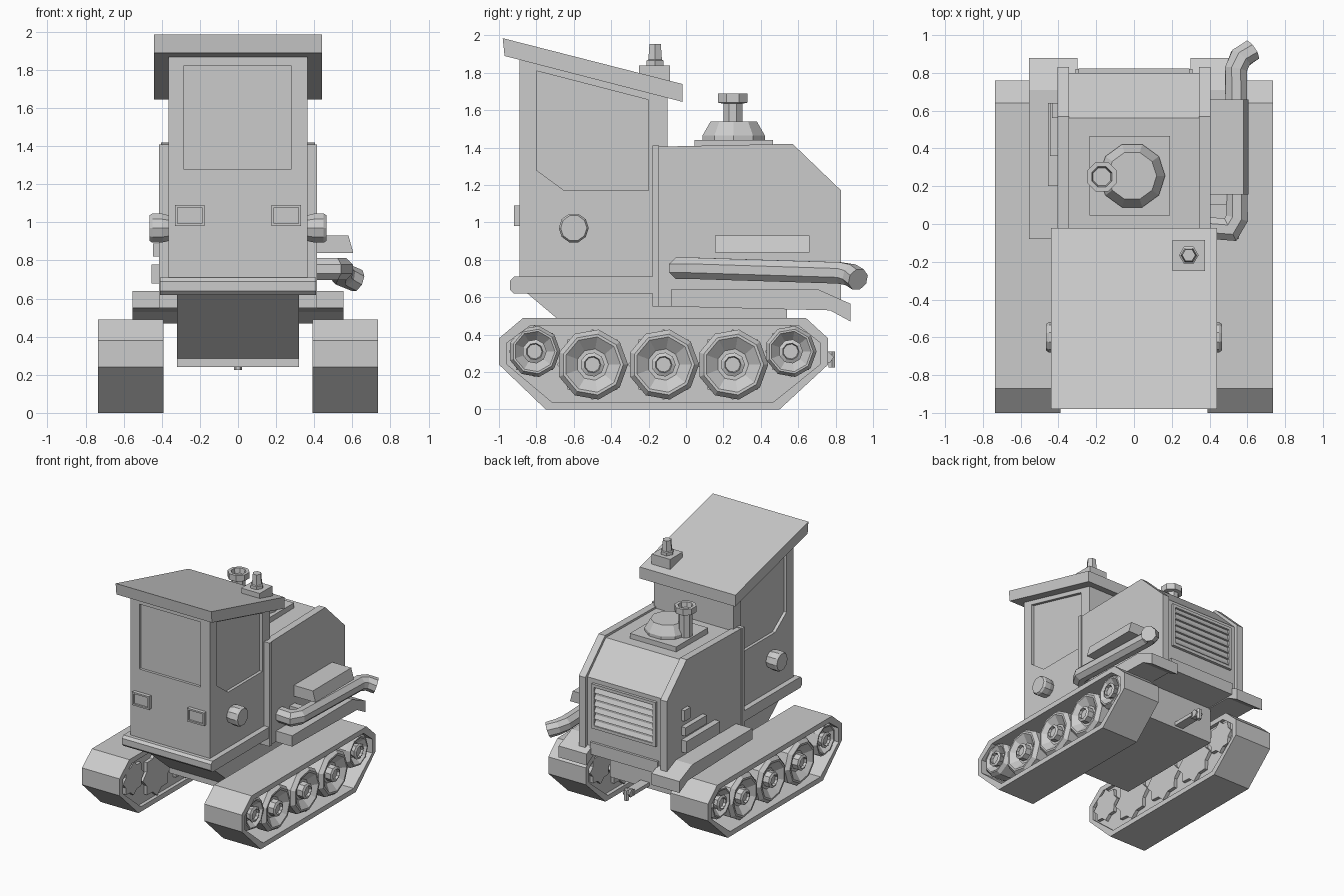
import bpy, bmesh
from math import cos, sin, pi
from mathutils import Vector

if "Cube" in bpy.data.objects:
    bpy.data.objects.remove(bpy.data.objects["Cube"])

ORDER = {'x': lambda a, b, h: (h, a, b), 'y': lambda a, b, h: (a, h, b), 'z': lambda a, b, h: (a, b, h)}


def finish(name, bm):
    bmesh.ops.remove_doubles(bm, verts=bm.verts, dist=1e-5)
    bmesh.ops.recalc_face_normals(bm, faces=bm.faces)
    me = bpy.data.meshes.new(name)
    bm.to_mesh(me)
    bm.free()
    ob = bpy.data.objects.new(name, me)
    bpy.context.collection.objects.link(ob)
    return ob


def loops(name, rings, closed=False):
    """Skin consecutive rings of points; cap the ends unless closed."""
    bm = bmesh.new()
    vs = [[bm.verts.new(p) for p in r] for r in rings]
    n, m = len(vs[0]), len(vs)
    for k in range(m if closed else m - 1):
        a, b = vs[k], vs[(k + 1) % m]
        for i in range(n):
            bm.faces.new((a[i], a[(i + 1) % n], b[(i + 1) % n], b[i]))
    if not closed:
        bm.faces.new(vs[0])
        bm.faces.new(vs[-1])
    return finish(name, bm)


def prism(name, pts, h0, h1, axis='x'):
    f = ORDER[axis]
    return loops(name, [[f(a, b, h) for a, b in pts] for h in (h0, h1)])


def box(name, x0, x1, y0, y1, z0, z1):
    return prism(name, [(x0, y0), (x1, y0), (x1, y1), (x0, y1)], z0, z1, 'z')


def lathe(name, prof, n, a, b, axis='z', s=1, turn=0.0):
    """Profile of (radius, height) turned about an axis through (a, b)."""
    f = ORDER[axis]
    return loops(name, [[f(a + r * cos(2 * pi * i / n + turn), b + r * sin(2 * pi * i / n + turn), s * h)
                         for i in range(n)] for r, h in prof])


def tube(name, path, r, n=8):
    path = [Vector(p) for p in path]
    rings = []
    for i, p in enumerate(path):
        d0 = (p - path[max(i - 1, 0)]).normalized()
        d1 = (path[min(i + 1, len(path) - 1)] - p).normalized()
        q = (d0 + d1).to_track_quat('Z', 'Y')
        k = r / max((d0 + d1).length / 2, .6) if 0 < i < len(path) - 1 else r
        rings.append([p + q @ Vector((k * cos(2 * pi * (j + .5) / n), r * sin(2 * pi * (j + .5) / n), 0))
                      for j in range(n)])
    return loops(name, rings)


def cut(ob, cutter):
    m = ob.modifiers.new('cut', 'BOOLEAN')
    m.operation, m.solver, m.object = 'DIFFERENCE', 'EXACT', cutter
    bpy.context.view_layer.update()
    ob.data = bpy.data.meshes.new_from_object(ob.evaluated_get(bpy.context.evaluated_depsgraph_get()))
    ob.modifiers.clear()
    bpy.data.objects.remove(cutter)


# tracks, wheels, side lamps, fenders and hood cheeks, mirrored
TRACK = [(-1, .38), (-1, .24), (-.75, 0), (.5, 0), (.76, .24), (.76, .38), (.64, .49), (-.87, .49)]
INNER = [(-.12 + (y + .12) * .95, .242 + (z - .242) * .83) for y, z in TRACK]
WHEELS = [(-.81, .31, .73), (-.5, .24, 1), (-.12, .24, 1), (.25, .24, 1), (.56, .31, .73)]
HOOD = [(-.15, .55), (-.15, 1.405), (.57, 1.42), (.83, 1.17), (.83, .55)]
FENDER = [(-.08, .55), (-.08, .64), (.71, .64), (.88, .565), (.88, .47), (.77, .53)]
for s, side in ((1, 'right'), (-1, 'left')):
    loops(side + '_track_band', [[(s * x, y, z) for y, z in p] for p, x in
          ((TRACK, .39), (TRACK, .735), (INNER, .735), (INNER, .39))], closed=True)
    prism(side + '_track_plate', INNER, s * .42, s * .50)
    for i, (y, z, k) in enumerate(WHEELS):
        lathe(f'{side}_wheel_{i}', [(.15 * k, .5), (.19 * k, .60), (.19 * k, .69), (.165 * k, .72), (.15 * k, .72),
              (.085 * k, .67), (.065 * k, .67), (.065, .72), (.045, .73), (.04, .71)], 9, y, z, 'x', s)
        star = [(y + k * r * cos(pi * j / 8), z + k * r * sin(pi * j / 8))
                for j in range(16) for r in [(.19, .15)[j % 2]]]
        prism(f'{side}_sprocket_{i}', star, s * .392, s * .56)
    lathe(side + '_side_lamp', [(.07, .36), (.08, .40), (.08, .45), (.07, .465)], 10, -.6, .97, 'x', s)
    prism(side + '_fender', FENDER, s * .30, s * .555)
    prism(side + '_hood_cheek', HOOD, s * .345, s * .405)
    x0, x1 = sorted((s * .175, s * .33))
    lamp = box(side + '_headlight', x0, x1, -.92, -.88, .98, 1.09)
    cut(lamp, box('lamp_cutter', x0 + .013, x1 - .013, -1, -.905, .993, 1.077))

# hull between the tracks
prism('hull', [(-.86, .63), (-.45, .285), (-.45, .24), (.54, .24), (.54, .6), (.5, .63)], -.32, .32)
box('rear_bumper', -.31, .31, .5, .82, .54, .64)

# rear hitch: drawbar, jaw and pin
box('hitch_bar', -.04, .04, .5, .74, .26, .29)
prism('hitch_jaw', [(.72, .25), (.72, .30), (.76, .31), (.79, .28), (.77, .25)], -.03, .03)
lathe('hitch_pin', [(.02, .225), (.02, .31)], 6, 0, .78)

# cab with recessed windows
cab = prism('cab', [(-.89, .7), (-.89, 1.89), (-.10, 1.69), (-.10, .7)], -.365, .365)
cut(cab, box('front_cutter', -.285, .28, -1, -.868, 1.28, 1.82))
WINDOW = [(-.8, 1.81), (-.2, 1.655), (-.2, 1.17), (-.65, 1.17), (-.8, 1.28)]
for s in (1, -1):
    cut(cab, prism('window_cutter', WINDOW, s * .34, s * .5))
prism('cab_skirt', [(-.92, .62), (-.94, .64), (-.94, .69), (-.92, .71), (-.15, .71), (-.15, .62)], -.41, .41)
prism('roof', [(-.98, 1.985), (-.02, 1.74), (-.02, 1.645), (-.97, 1.89)], -.44, .44)

# roof beacon
box('beacon_base', .205, .375, -.25, -.085, 1.72, 1.84)
lathe('beacon', [(.052, 1.84), (.052, 1.865), (.042, 1.87), (.035, 1.955)], 6, .29, -.165)

# engine hood with firewall frame
prism('hood', [(-.15, .55), (-.15, 1.39), (.56, 1.40), (.80, 1.165), (.80, .55)], -.35, .35)
box('firewall_frame', -.415, .415, -.178, -.145, .55, 1.41)

# rear grille
frame = box('grille_frame', -.295, .295, .79, .823, .76, 1.13)
cut(frame, box('grille_cutter', -.27, .27, .805, .9, .785, 1.105))
for i in range(6):
    z = .79 + i * .054
    prism(f'grille_slat_{i}', [(.80, z), (.822, z), (.80, z + .04)], -.27, .27)

# air intake on the hood top
box('intake_plate', -.235, .19, .045, .465, 1.39, 1.44)
lathe('intake_dome', [(.175, 1.43), (.175, 1.465), (.13, 1.54)], 10, -.01, .255)
lathe('intake_pipe', [(.055, 1.43), (.055, 1.635), (.085, 1.64), (.085, 1.69), (.058, 1.69), (.05, 1.65)],
      8, -.17, .25, turn=pi / 8)

# exhaust with side silencer
tube('exhaust', [(.38, -.02, .755), (.51, -.03, .755), (.545, .03, .755), (.54, .82, .73),
                 (.565, .88, .72), (.625, .92, .695)], .062)
prism('silencer', [(.39, .84), (.605, .84), (.58, .93), (.39, .93)], .155, .66, 'y')
box('exhaust_bracket', .39, .50, .10, .165, .70, .78)

# stepped bars on the left of the hood
for i, (y, z) in enumerate(((.20, .68), (.36, .82), (.56, .94))):
    box(f'left_bar_{i}', -.455 + i * .01, -.39, y, .64, z, z + (.10, .07, .09)[i])
